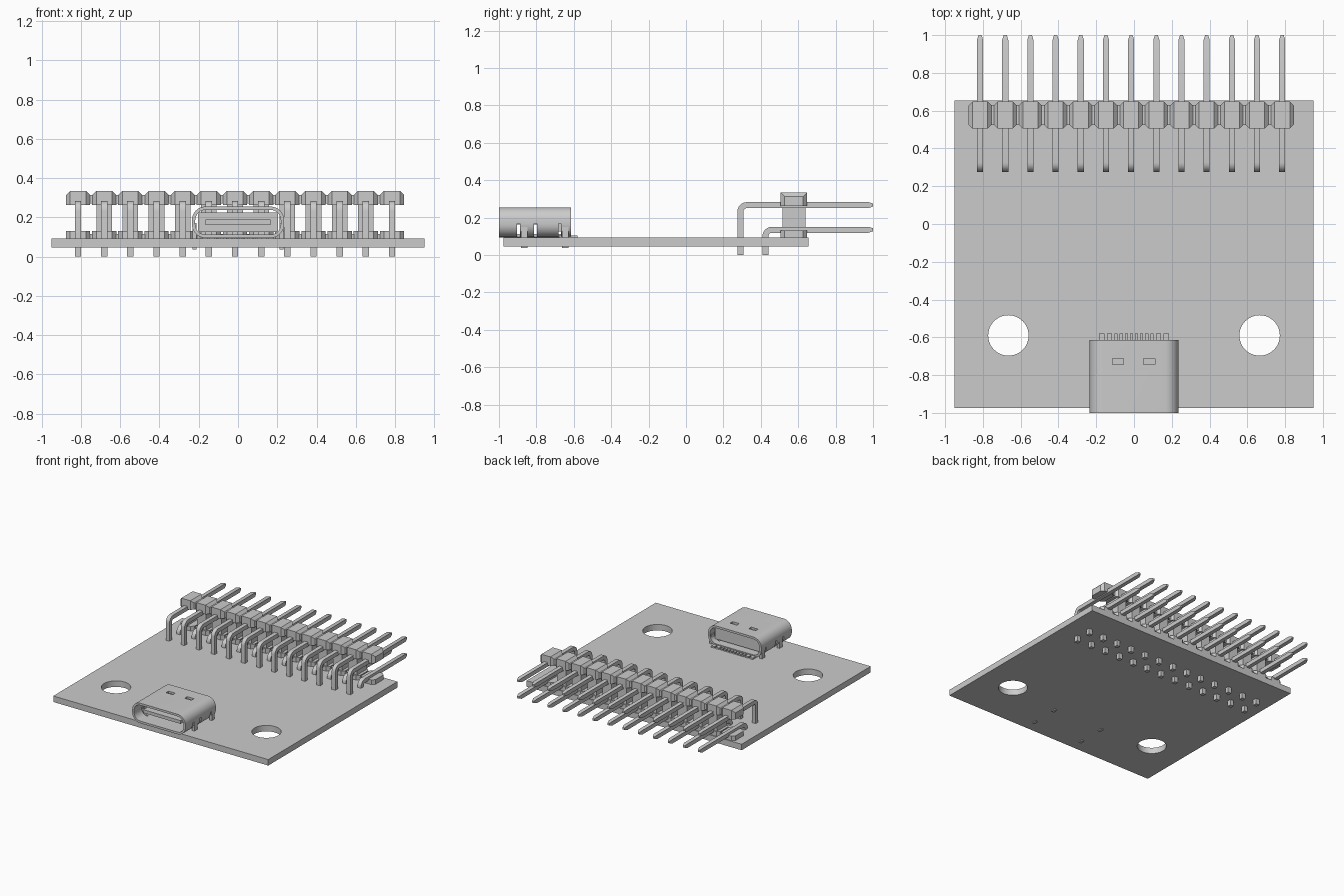
import bpy, bmesh, math
from mathutils import Vector

cube = bpy.data.objects.get("Cube")
if cube:
    bpy.data.objects.remove(cube, do_unlink=True)

grey = bpy.data.materials.new("plain grey")
grey.use_nodes = True
COLOUR = (0.6, 0.6, 0.6, 1)
grey.diffuse_color = COLOUR
grey.node_tree.nodes["Principled BSDF"].inputs["Base Color"].default_value = COLOUR


def finish(bm, name, smooth=False):
    bmesh.ops.recalc_face_normals(bm, faces=bm.faces)
    me = bpy.data.meshes.new(name)
    bm.to_mesh(me)
    bm.free()
    ob = bpy.data.objects.new(name, me)
    bpy.context.collection.objects.link(ob)
    me.materials.append(grey)
    if smooth:
        activate(ob)
        bpy.ops.object.shade_smooth_by_angle(angle=math.radians(30))
    return ob


def activate(ob):
    bpy.ops.object.select_all(action='DESELECT')
    ob.select_set(True)
    bpy.context.view_layer.objects.active = ob


def add_box(bm, x0, x1, y0, y1, z0, z1):
    verts = bmesh.ops.create_cube(bm, size=1)["verts"]
    for v in verts:
        v.co = Vector((x1 if v.co.x > 0 else x0, y1 if v.co.y > 0 else y0, z1 if v.co.z > 0 else z0))
    return verts


def add_prism(bm, points, offset):
    # Extrude a closed outline along an offset
    face = bm.faces.new([bm.verts.new(p) for p in points])
    new = bmesh.ops.extrude_face_region(bm, geom=[face])["geom"]
    # the starting face is kept as the near cap
    bmesh.ops.translate(bm, vec=offset, verts=[g for g in new if isinstance(g, bmesh.types.BMVert)])
    if not face.is_valid:
        bm.faces.new([v for v in bm.verts][-len(points):])


def cut(ob, cutter):
    cutter.hide_render = True
    mod = ob.modifiers.new("cut", 'BOOLEAN')
    mod.operation, mod.object, mod.solver = 'DIFFERENCE', cutter, 'EXACT'
    activate(ob)
    bpy.ops.object.modifier_apply(modifier=mod.name)
    bpy.data.objects.remove(cutter, do_unlink=True)


# Circuit board with two mounting holes
bm = bmesh.new()
add_box(bm, -0.95, 0.95, -0.975, 0.655, 0.045, 0.093)
board = finish(bm, "circuit_board")
bm = bmesh.new()
for x in (-0.665, 0.665):
    made = bmesh.ops.create_cone(bm, cap_ends=True, segments=48, radius1=0.107, radius2=0.107, depth=0.4)
    bmesh.ops.translate(bm, vec=(x, -0.59, 0.07), verts=made["verts"])
cut(board, finish(bm, "hole_cutter"))
activate(board)
bpy.ops.object.shade_smooth_by_angle(angle=math.radians(30))

# Two rows of bent square pins
PINS = [-0.815 + i * 0.1333 for i in range(13)]
HALF = 0.016


def pin_outline(y, z, bend=0.05):
    pts = [(y - HALF, 0)]
    for r in (bend, bend - 2 * HALF):
        cy, cz = y - HALF + bend, z + HALF - bend
        arc = [(cy - r * math.cos(a), cz + r * math.sin(a))
               for a in [k * math.pi / 12 for k in range(7)]]
        if r == bend:
            pts += arc + [(0.975, z + HALF), (1, z + HALF / 2), (1, z - HALF / 2), (0.975, z - HALF)]
        else:
            pts += arc[::-1]
    return pts + [(y + HALF, 0)]


for name, y, z in (("upper_pins", 0.291, 0.267), ("lower_pins", 0.425, 0.135)):
    bm = bmesh.new()
    for x in PINS:
        add_prism(bm, [(x - HALF, a, b) for a, b in pin_outline(y, z)], (2 * HALF, 0, 0))
    for v in bm.verts:
        if v.co.y > 0.99:
            mid = min(PINS, key=lambda p: abs(p - v.co.x))
            v.co.x = mid + (v.co.x - mid) * 0.5
    finish(bm, name, True)


# Header housing: chamfered caps, slim columns and joining necks
def add_cap(bm, x, z0, z1, flip):
    verts = add_box(bm, x - 0.062, x + 0.062, 0.505, 0.648, z0, z1)
    outer = z0 if flip else z1
    edges = {e for v in verts for e in v.link_edges
             if all(abs(w.co.z - outer) < 1e-5 for w in e.verts)
             and abs(e.verts[0].co.x - e.verts[1].co.x) < 1e-5
             or abs(e.verts[0].co.z - e.verts[1].co.z) > 0.01}
    bmesh.ops.bevel(bm, geom=list(edges), offset=0.022, segments=1, affect='EDGES')


bm = bmesh.new()
for i, x in enumerate(PINS):
    add_cap(bm, x, 0.262, 0.335, False)
    add_cap(bm, x, 0.07, 0.13, True)
    if 0 < i < 12:
        add_box(bm, x - 0.04, x + 0.04, 0.515, 0.64, 0.1, 0.28)
    if i < 12:
        for z0, z1 in ((0.27, 0.315), (0.085, 0.115)):
            add_box(bm, x + 0.05, x + 0.084, 0.525, 0.63, z0, z1)
finish(bm, "header_housing")


# Connector shell: a hollow rounded tube with slots
def rounded(w, h, r, y, zc):
    pts = []
    for sx, sz, start in ((1, 1, 0), (-1, 1, 90), (-1, -1, 180), (1, -1, 270)):
        for k in range(9):
            a = math.radians(start + k * 11.25)
            pts.append((sx * (w - r) + r * math.cos(a), y, zc + sz * (h - r) + r * math.sin(a)))
    return pts


bm = bmesh.new()
rings = []
for w, h, r, y in ((0.235, 0.08, 0.07, -1), (0.235, 0.08, 0.07, -0.615),
                   (0.218, 0.063, 0.053, -0.615), (0.218, 0.063, 0.053, -1)):
    rings.append([bm.verts.new(p) for p in rounded(w, h, r, y, 0.175)])
for a, b in zip(rings, rings[1:] + rings[:1]):
    n = len(a)
    for i in range(n):
        bm.faces.new((a[i], a[(i + 1) % n], b[(i + 1) % n], b[i]))
shell = finish(bm, "connector_shell")
bm = bmesh.new()
for x in (-0.085, 0.08):
    add_box(bm, x - 0.03, x + 0.03, -0.745, -0.713, 0.21, 0.3)
for y in (-0.895, -0.805, -0.675):
    add_box(bm, -0.3, -0.17, y - 0.008, y + 0.008, 0.05, 0.17)
    add_box(bm, 0.17, 0.3, y - 0.008, y + 0.008, 0.05, 0.17)
cut(shell, finish(bm, "slot_cutter"))
activate(shell)
bpy.ops.object.shade_smooth_by_angle(angle=math.radians(30))

# Mounting legs of the shell
bm = bmesh.new()
for s in (-1, 1):
    for y in (-0.865, -0.645):
        a, b = sorted((s * 0.212, s * 0.233))
        add_box(bm, a, b, y - 0.018, y + 0.018, 0.037, 0.17)
finish(bm, "shell_legs")

# Connector tongue and inner block
bm = bmesh.new()
add_box(bm, -0.165, 0.165, -0.96, -0.7, 0.162, 0.188)
add_box(bm, -0.205, 0.205, -0.76, -0.66, 0.125, 0.225)
finish(bm, "connector_tongue")

# Solder contacts
bm = bmesh.new()
for i in range(8):
    x = -0.0945 + i * 0.027
    add_box(bm, x - 0.008, x + 0.008, -0.68, -0.58, 0.093, 0.105)
for x in (-0.17, -0.13, 0.13, 0.17):
    add_box(bm, x - 0.014, x + 0.014, -0.68, -0.58, 0.093, 0.105)
finish(bm, "solder_contacts")
